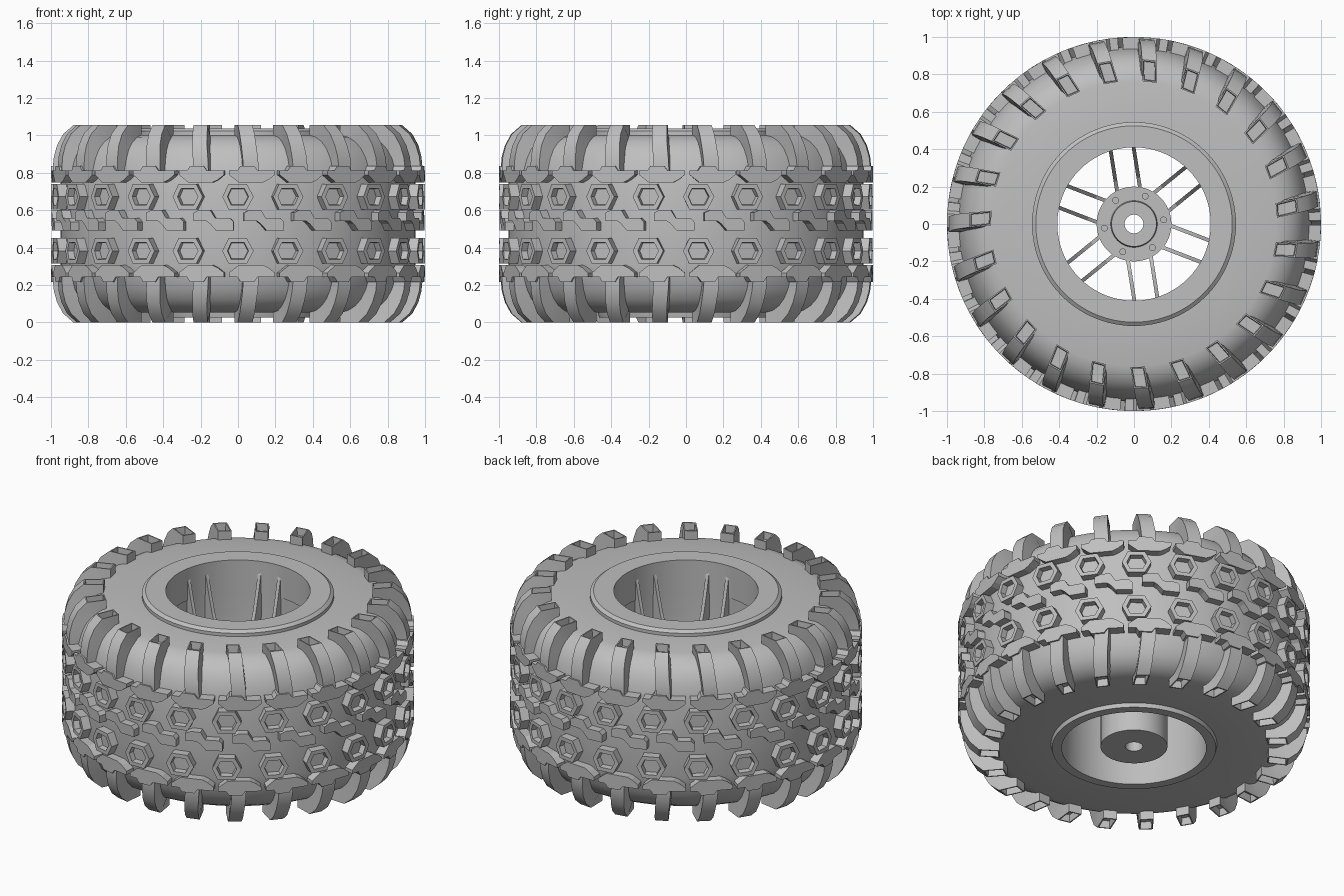
import bpy, bmesh
from math import sin, cos, radians, pi

if "Cube" in bpy.data.objects:
    bpy.data.objects.remove(bpy.data.objects["Cube"])

COUNT = 23                    # tread pattern repeats
STEP = 360 / COUNT
MID = 0.5275                  # height of the wheel's middle plane

grey = bpy.data.materials.new("Plain grey")
grey.use_nodes = True
grey.diffuse_color = (0.52, 0.52, 0.52, 1)
grey.node_tree.nodes["Principled BSDF"].inputs["Base Color"].default_value = grey.diffuse_color


def polar(deg, r, z):
    return (r * cos(radians(deg)), r * sin(radians(deg)), z)


def loft(bm, sections, loop=False):
    """Skin matching closed cross-sections; returns the side faces per span."""
    rows = [[bm.verts.new(p) for p in s] for s in sections]
    n = len(rows[0])
    spans = list(zip(rows, rows[1:]))
    if loop:
        spans.append((rows[-1], rows[0]))
    else:
        bm.faces.new(rows[0][::-1])
        bm.faces.new(rows[-1])
    return [[bm.faces.new((a[i], a[(i + 1) % n], b[(i + 1) % n], b[i]))
             for i in range(n)] for a, b in spans]


def finish(name, bm, mirror=False, smooth=None):
    bmesh.ops.recalc_face_normals(bm, faces=bm.faces)
    mesh = bpy.data.meshes.new(name)
    bm.to_mesh(mesh)
    bm.free()
    mesh.materials.append(grey)
    ob = bpy.data.objects.new(name, mesh)
    ob.location.z = MID
    bpy.context.collection.objects.link(ob)
    if mirror:
        mod = ob.modifiers.new("Mirror", 'MIRROR')
        mod.use_axis = (False, False, True)
        mod.use_mirror_merge = False
    if smooth:
        bpy.ops.object.select_all(action='DESELECT')
        ob.select_set(True)
        bpy.context.view_layer.objects.active = ob
        bpy.ops.object.shade_smooth_by_angle(angle=radians(smooth))


def lathe(name, profile, segments=100):
    bm = bmesh.new()
    loft(bm, [[polar(360 * i / segments, r, z) for r, z in profile]
              for i in range(segments)], loop=True)
    finish(name, bm, smooth=28)


def recess(bm, faces, wall, depth):
    bmesh.ops.recalc_face_normals(bm, faces=bm.faces)
    bmesh.ops.inset_individual(bm, faces=faces, thickness=wall)
    bmesh.ops.inset_individual(bm, faces=faces, thickness=0.004, depth=-depth)


def tread_slab(bm, centre, outline, r_in, r_out):
    """Raised block whose outline is given as (degrees, height)."""
    loft(bm, [[polar(centre + a, r, z) for a, z in outline] for r in (r_in, r_out)])
    bm.faces.ensure_lookup_table()


# Tyre carcass with rounded shoulders
shoulder = [(0.46, 0.475), (0.76, 0.475), (0.81, 0.463), (0.855, 0.437), (0.89, 0.40),
            (0.917, 0.35), (0.935, 0.29), (0.948, 0.22)]
lathe("tyre_body", shoulder + [(r, -z) for r, z in reversed(shoulder)])

# Rim barrel with a wide upper flange and a narrow lower lip
lathe("rim_barrel", [(0.41, -0.50), (0.465, -0.50), (0.475, -0.46), (0.48, 0.44),
                     (0.545, 0.46), (0.545, 0.495), (0.525, 0.51), (0.41, 0.51),
                     (0.41, 0.31), (0.416, 0.31), (0.416, -0.48)])

# Hub with a raised boss and axle hole
lathe("hub", [(0.05, -0.49), (0.19, -0.49), (0.19, -0.06), (0.2, -0.05), (0.2, 0),
              (0.125, 0), (0.12, 0.03), (0.05, 0.03)], 48)

# Six pairs of thin spokes curving down from the barrel to the hub
blade = [(0.415, 0.46), (0.4, 0.42), (0.375, 0.33), (0.34, 0.22), (0.295, 0.12),
         (0.24, 0.03), (0.17, -0.01), (0.17, -0.15), (0.3, -0.03), (0.415, 0.17)]
bm = bmesh.new()
for k in range(6):
    a = radians(39 + 60 * k)
    for side in (-0.062, 0.062):
        loft(bm, [[(x * cos(a) - y * sin(a), x * sin(a) + y * cos(a), z) for x, z in blade]
                  for y in (side - 0.01, side + 0.01)])
finish("spokes", bm)

# Hub bolts
bm = bmesh.new()
for k in range(6):
    cx, cy, _ = polar(8 + 60 * k, 0.16, 0)
    loft(bm, [[(cx + 0.018 * cos(t * pi / 6), cy + 0.018 * sin(t * pi / 6), z)
               for t in range(12)] for z in (-0.01, 0.01)])
finish("hub_bolts", bm)

# Side lugs wrapping over the shoulders, hollow at the cut ends
# (angle offset, half width, outer r, outer z, inner r, inner z)
lug = [(2.6, 0.042, 0.988, 0.25, 0.92, 0.25), (2.5, 0.041, 0.99, 0.31, 0.91, 0.30),
       (2.3, 0.041, 0.985, 0.36, 0.89, 0.35), (1.9, 0.04, 0.968, 0.42, 0.86, 0.40),
       (1.5, 0.04, 0.935, 0.48, 0.83, 0.43), (1, 0.039, 0.88, MID, 0.80, 0.45),
       (0, 0.039, 0.765, MID, 0.765, 0.45)]
bm = bmesh.new()
ends = []
for k in range(COUNT):
    sections = []
    for off, w, ro, zo, ri, zi in lug:
        a = -88.5 + k * STEP + off
        do, di = w / ro * 180 / pi, w / ri * 180 / pi
        sections.append([polar(a - do, ro, zo), polar(a + do, ro, zo),
                         polar(a + di, ri, zi), polar(a - di, ri, zi)])
    ends.append(loft(bm, sections)[-1][0])
recess(bm, ends, 0.01, 0.045)
finish("side_lugs", bm, mirror=True, smooth=28)

# Angled feet at the base of the side lugs
foot = [(-6.6, 0.285), (-6.6, 0.262), (-3.5, 0.22), (3.8, 0.22), (5.6, 0.235), (7.6, 0.262),
        (7.6, 0.285), (2.2, 0.285), (1.2, 0.31), (-3, 0.31), (-4, 0.285)]
bm = bmesh.new()
for k in range(COUNT):
    tread_slab(bm, -86.2 + k * STEP, foot, 0.92, 1.0)
finish("shoulder_feet", bm, mirror=True)

# Two rows of hollow six-sided blocks
hexagon = [(-4.8, 0), (-2.9, 0.068), (2.7, 0.068), (4.8, 0), (2.7, -0.068), (-2.9, -0.068)]
bm = bmesh.new()
caps = []
for k in range(COUNT):
    tread_slab(bm, -90 + k * STEP, [(a, z + 0.145) for a, z in hexagon], 0.93, 1.0)
    caps.append(max(bm.faces[-8:], key=lambda f: f.calc_center_median().xy.length
                    if len(f.verts) == 6 else 0))
recess(bm, caps, 0.027, 0.035)
finish("hex_blocks", bm, mirror=True)

# Stepped blocks along the middle of the tread
stepped = [(-6, 0.015), (-6, 0.06), (-4, 0.075), (-0.8, 0.075), (0.8, 0.03), (5.4, 0.03),
           (6.5, 0.01), (6.5, -0.035), (1, -0.035), (-0.8, 0.0), (-2, 0.015)]
bm = bmesh.new()
for k in range(COUNT):
    tread_slab(bm, -90 + (k + 0.5) * STEP, stepped, 0.93, 0.998)
finish("middle_blocks", bm)
